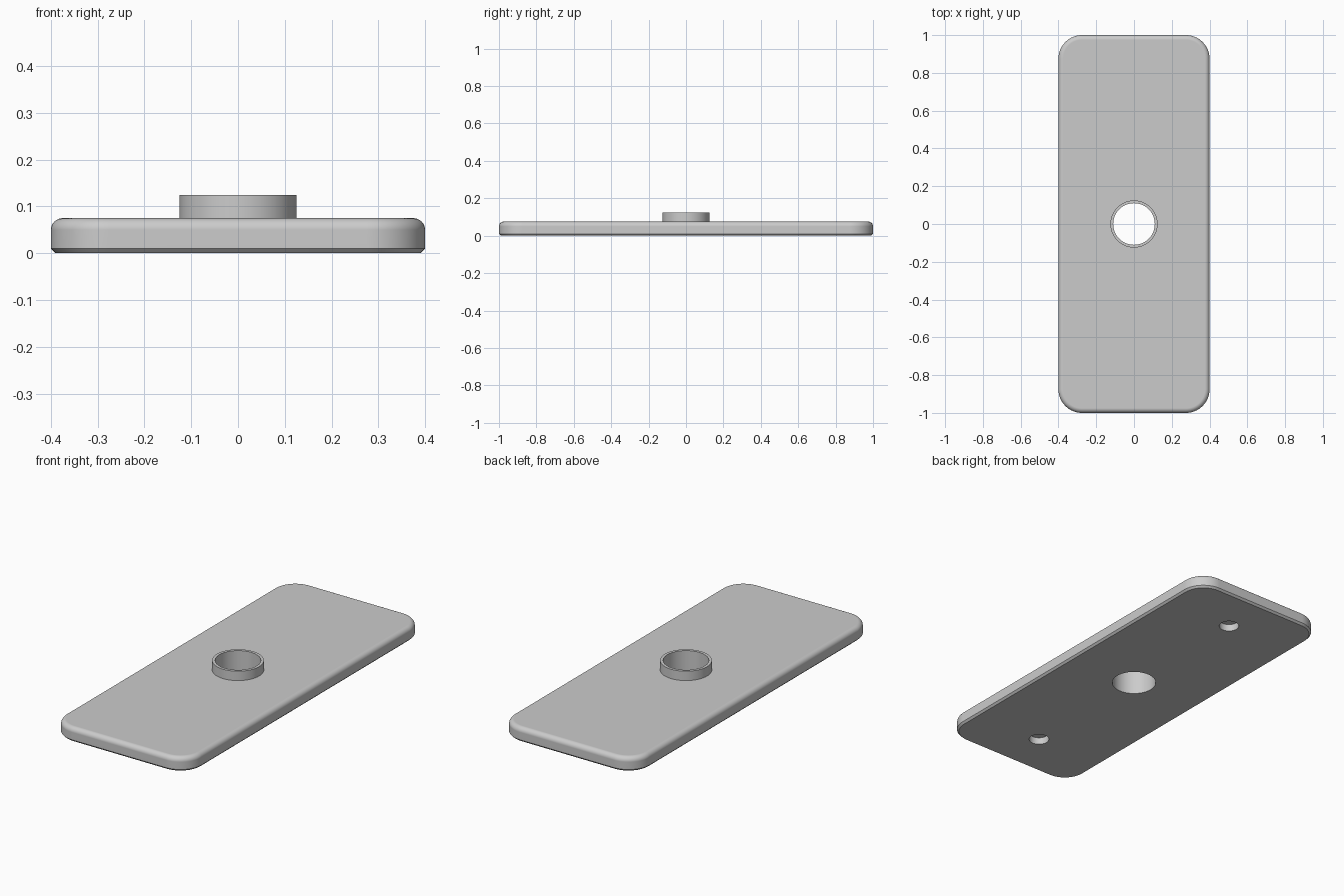
import bpy, bmesh
from math import sin, cos, pi, radians

if "Cube" in bpy.data.objects:
    bpy.data.objects.remove(bpy.data.objects["Cube"])

HALF_X, HALF_Y, CORNER = 0.4, 1.0, 0.125
THICK, FILLET, CHAMFER = 0.075, 0.025, 0.01
BORE, COLLAR, COLLAR_TOP = 0.11, 0.125, 0.125
SEG = 64


def make_object(name, bm):
    bmesh.ops.recalc_face_normals(bm, faces=bm.faces)
    mesh = bpy.data.meshes.new(name)
    bm.to_mesh(mesh)
    bm.free()
    obj = bpy.data.objects.new(name, mesh)
    bpy.context.collection.objects.link(obj)
    return obj


def loft(name, rings, capped):
    """Skin a stack of equal-length point rings."""
    bm = bmesh.new()
    loops = [[bm.verts.new(p) for p in ring] for ring in rings]
    for a, b in zip(loops, loops[1:]):
        for i in range(len(a)):
            j = (i + 1) % len(a)
            bm.faces.new((a[i], a[j], b[j], b[i]))
    if capped:
        bm.faces.new(loops[0])
        bm.faces.new(loops[-1])
    return make_object(name, bm)


def circle(r, z, y=0.0):
    return [(r * cos(2 * pi * i / SEG), y + r * sin(2 * pi * i / SEG), z)
            for i in range(SEG)]


def rounded_rect(inset, z, steps=16):
    r = CORNER - inset
    pts = []
    for k, (sx, sy) in enumerate([(1, 1), (-1, 1), (-1, -1), (1, -1)]):
        for i in range(steps + 1):
            a = pi / 2 * (k + i / steps)
            pts.append((sx * (HALF_X - CORNER) + r * cos(a),
                        sy * (HALF_Y - CORNER) + r * sin(a), z))
    return pts


def smooth(obj):
    bpy.ops.object.select_all(action='DESELECT')
    obj.select_set(True)
    bpy.context.view_layer.objects.active = obj
    bpy.ops.object.shade_smooth_by_angle(angle=radians(30))
    mod = obj.modifiers.new("even_shading", 'WEIGHTED_NORMAL')
    mod.keep_sharp = True


# Plate: chamfered bottom edge, straight wall, rounded top edge
profile = [(CHAMFER, 0.0), (0.0, CHAMFER)]
for i in range(9):
    a = pi / 2 * i / 8
    profile.append((FILLET * (1 - cos(a)), THICK - FILLET * (1 - sin(a))))
plate = loft("base_plate", [rounded_rect(d, z) for d, z in profile], True)

# Through bore and two blind mounting holes in the underside
cuts = [(BORE, 0.0, 0.2), (0.05, 0.75, 0.0375), (0.05, -0.75, 0.0375)]
for r, y, top in cuts:
    cutter = loft("hole_cutter", [circle(r, -0.1, y), circle(r, top, y)], True)
    cutter.hide_render = True
    mod = plate.modifiers.new("hole", 'BOOLEAN')
    mod.operation, mod.solver, mod.object = 'DIFFERENCE', 'EXACT', cutter
    bpy.context.view_layer.objects.active = plate
    bpy.ops.object.modifier_apply(modifier=mod.name)
    bpy.data.objects.remove(cutter)
smooth(plate)

# Thin collar around the bore
collar = loft("collar", [circle(COLLAR, THICK), circle(COLLAR, COLLAR_TOP),
                         circle(BORE, COLLAR_TOP), circle(BORE, THICK)], False)
smooth(collar)
